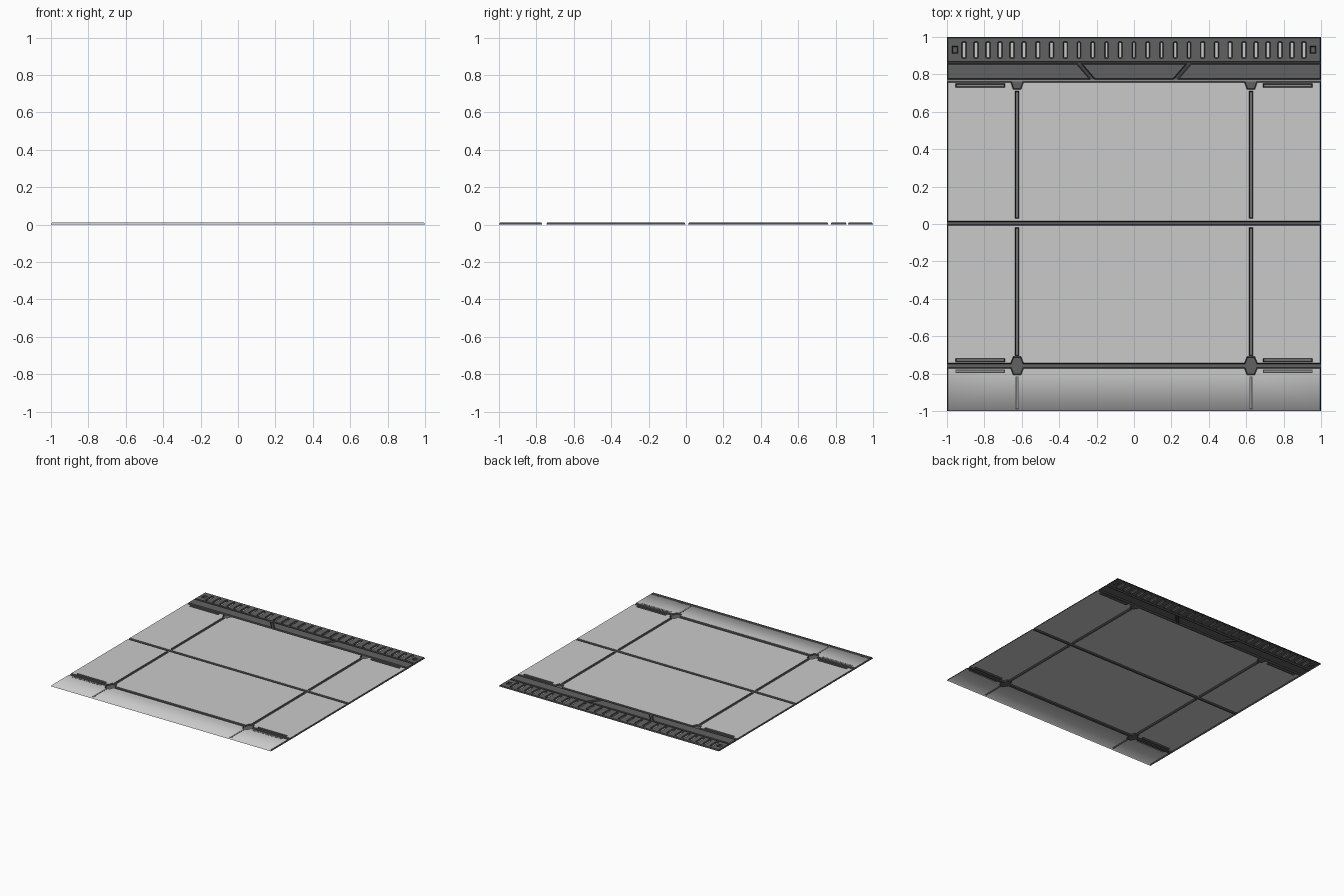
import bpy, bmesh
from mathutils import Vector

if "Cube" in bpy.data.objects:
    bpy.data.objects.remove(bpy.data.objects["Cube"])

H, T = 0.01, 0.005      # relief height, horizontal run of the sloped walls


def mat(name, v):
    m = bpy.data.materials.new(name)
    m.diffuse_color = (v, v, v, 1)
    m.use_nodes = True
    m.node_tree.nodes["Principled BSDF"].inputs["Base Color"].default_value = m.diffuse_color
    return m


MATS = [mat("light grey", 0.59), mat("mid grey", 0.28),
        mat("dark grey", 0.12), mat("charcoal", 0.06)]
LIGHT, MID, DARK, CHAR = range(4)


def offset(poly, d):
    """Mitred offset of a counter-clockwise outline, positive = outward."""
    out = []
    for i, p in enumerate(poly):
        a, p, b = Vector(poly[i - 1]), Vector(p), Vector(poly[(i + 1) % len(poly)])
        e1, e2 = (p - a).normalized(), (b - p).normalized()
        n1, n2 = Vector((e1.y, -e1.x)), Vector((e2.y, -e2.x))
        out.append(p + (n1 + n2) * (d / (1 + n1.dot(n2))))
    return out


def rect(x0, x1, y0, y1):
    return [(x0, y0), (x1, y0), (x1, y1), (x0, y1)]


def slot(cx, cy, w, h, c):
    """Rectangle with chamfered corners."""
    a, b = w / 2, h / 2
    return [(cx + x, cy + y) for x, y in (
        (-a + c, -b), (a - c, -b), (a, -b + c), (a, b - c),
        (a - c, b), (-a + c, b), (-a, b - c), (-a, -b + c))]


def finish(bm, name):
    me = bpy.data.meshes.new(name)
    bm.to_mesh(me)
    bm.free()
    for m in MATS:
        me.materials.append(m)
    ob = bpy.data.objects.new(name, me)
    bpy.context.collection.objects.link(ob)
    return ob


def ring(bm, poly, z):
    return [bm.verts.new((p[0], p[1], z)) for p in poly]


def panel(name, base, holes=(), top=LIGHT, wall=CHAR, soft_front=False):
    """Raised open sheet with sloped rim; holes = (outline, floor colour)."""
    bm = bmesh.new()
    lo, hi = ring(bm, base, 0), ring(bm, offset(base, -T), H)
    loops, n = [hi], len(base)
    soft = []
    for i in range(n):
        j = (i + 1) % n
        f = bm.faces.new((lo[i], lo[j], hi[j], hi[i]))
        f.material_index = wall
        if soft_front and max(lo[i].co.y, lo[j].co.y) < -0.99:
            f.material_index = top
            soft.append(f)
    for poly, col in holes:
        up, dn = ring(bm, poly, H), ring(bm, offset(poly, -T), 0)
        loops.append(up)
        m = len(poly)
        for i in range(m):
            j = (i + 1) % m
            bm.faces.new((up[i], up[j], dn[j], dn[i])).material_index = wall
        bm.faces.new(dn).material_index = col
    edges = [bm.edges.get((l[i - 1], l[i])) for l in loops for i in range(len(l))]
    res = bmesh.ops.triangle_fill(bm, use_beauty=True, use_dissolve=False,
                                  edges=edges, normal=(0, 0, 1))
    tops = [g for g in res["geom"] if isinstance(g, bmesh.types.BMFace)]
    for f in tops:
        f.material_index = top
        f.normal_update()
        if f.normal.z < 0:
            f.normal_flip()
    # front rim blends softly into the top, all other edges stay crisp
    if soft_front:
        for f in tops + soft:
            f.smooth = True
        keep = {e for f in soft for e in f.edges}
        for e in bm.edges:
            rim = e in keep and all(v.co.z > H / 2 for v in e.verts)
            inner = all(f in tops for f in e.link_faces)
            e.smooth = rim or inner
    return finish(bm, name)


def flat(name, poly, col, z=0.0):
    bm = bmesh.new()
    bm.faces.new(ring(bm, poly, z)).material_index = col
    return finish(bm, name)


def inlay(name, x0, x1, y0, y1, col):
    """Thin strip showing on both sides of a sheet."""
    bm = bmesh.new()
    bmesh.ops.create_cube(bm, size=1)
    for v in bm.verts:
        v.co = ((x0 + x1) / 2 + v.co.x * (x1 - x0),
                (y0 + y1) / 2 + v.co.y * (y1 - y0), H - 0.0002 + v.co.z * 0.0016)
    for f in bm.faces:
        f.material_index = col
    return finish(bm, name)


# Hexagonal joints, where the panels are notched
CX, NB, NF = 0.625, 0.031, 0.018


def row(y0, y1, low=None, high=None):
    """Full-width outline with notches of given y on its lower / upper edge."""
    pts = [(-1, y0)]
    if low is not None:
        for c in (-CX, CX):
            pts += [(c - NB, y0), (c - NF, low), (c + NF, low), (c + NB, y0)]
    pts += [(1, y0), (1, y1)]
    if high is not None:
        for c in (CX, -CX):
            pts += [(c + NB, y1), (c + NF, high), (c - NF, high), (c - NB, y1)]
    return pts + [(-1, y1)]


def slots(spans, bars):
    out = []
    for s in (-1, 1):
        for y0, y1 in spans:
            out.append((rect(s * CX - 0.011, s * CX + 0.011, y0, y1), MID))
        for y in bars:
            xs = sorted((s * 0.955, s * 0.69))
            out.append((rect(xs[0], xs[1], y - 0.01, y + 0.01), MID))
    return out


# Three light floor panels
panel("rear_floor_panel", row(0.011, 0.762, high=0.725), slots([(0.03, 0.71)], [0.74]))
panel("middle_floor_panel", row(-0.748, -0.003, low=-0.714),
      slots([(-0.705, -0.02)], [-0.728]))
panel("front_floor_panel", row(-1, -0.768, high=-0.802), soft_front=True)
for s in (-1, 1):
    xs = sorted((s * 0.955, s * 0.69))
    for nm, r in (("front_seam", (s * CX - 0.008, s * CX + 0.008, -0.99, -0.815)),
                  ("front_bar", (xs[0], xs[1], -0.796, -0.779))):
        x0, x1, y0, y1 = r
        inlay(nm + "_edge", x0, x1, y0, y1, CHAR)
        core = inlay(nm + "_core", x0 + 0.004, x1 - 0.004, y0 + 0.004, y1 - 0.004, MID)
        core.scale.z = 1.0
        for v in core.data.vertices:
            v.co.z += 0.0004 if v.co.z > H else -0.0004

# Groove floors between the panels
flat("middle_groove", rect(-1, 1, -0.003, 0.011), DARK)
flat("front_groove", rect(-1, 1, -0.768, -0.748), DARK)
flat("rear_groove", rect(-1, 1, 0.762, 0.772), MID)
flat("rail_groove", rect(-1, 1, 0.859, 0.865), CHAR)

# Hexagonal joint plates
for c in (-CX, CX):
    flat("joint_plate", [(c - 0.035, -0.758), (c - NF, -0.802), (c + NF, -0.802),
                         (c + 0.035, -0.758), (c + NF, -0.714), (c - NF, -0.714)],
         DARK, 0.0005)
    flat("half_joint_plate", [(c - NF, 0.725), (c + NF, 0.725), (c + NB, 0.762),
                              (c - NB, 0.762)], DARK, 0.0005)

# Dark band in three parts with slanted gaps
Y0, Y1 = 0.772, 0.859
panel("band_left", [(-1, Y0), (-0.23, Y0), (-0.305, Y1), (-1, Y1)], (), DARK)
panel("band_right", [(0.23, Y0), (1, Y0), (1, Y1), (0.305, Y1)], (), DARK)
panel("band_centre", [(-0.21, Y0), (0.21, Y0), (0.285, Y1), (-0.285, Y1)], (), DARK)
flat("band_gap_left", [(-0.23, Y0), (-0.21, Y0), (-0.285, Y1), (-0.305, Y1)], CHAR)
flat("band_gap_right", [(0.21, Y0), (0.23, Y0), (0.305, Y1), (0.285, Y1)], CHAR)

# Slotted rail along the back edge, slots slightly closer towards the ends
holes = []
for k in range(-13, 14):
    a = abs(k)
    x = 0.0735 * a - 0.0095 * max(0, a - 8)
    x = x if k >= 0 else -x
    holes.append((slot(x, 0.93, 0.026 if a > 4 else 0.022, 0.092, 0.006), LIGHT))
for s in (-1, 1):
    holes.append((rect(s * 0.957 - 0.016, s * 0.957 + 0.016, 0.911, 0.951), DARK))
panel("slotted_rail", rect(-1, 1, 0.865, 1), holes, DARK)
